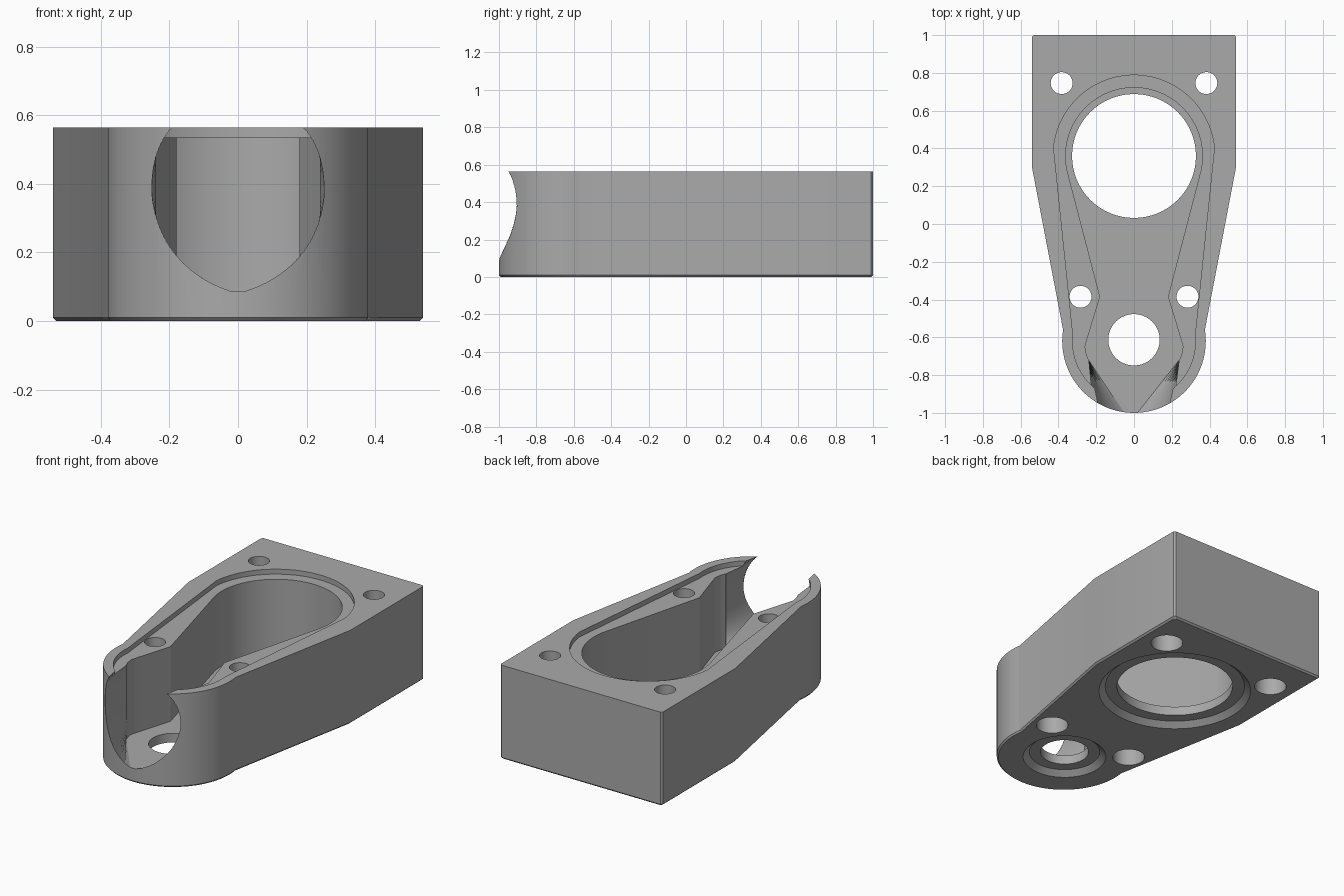
import bpy, bmesh, math

if "Cube" in bpy.data.objects:
    bpy.data.objects.remove(bpy.data.objects["Cube"])

HEIGHT, FLOOR, LEDGE, OVER = 0.565, 0.085, 0.535, 0.62

grey = bpy.data.materials.new("plain grey")
grey.use_nodes = True
COLOUR = (0.4, 0.4, 0.4, 1)
grey.diffuse_color = COLOUR
grey.node_tree.nodes["Principled BSDF"].inputs["Base Color"].default_value = COLOUR


def loft(name, rings):
    """Closed solid skinned through rings of equal point count."""
    bm = bmesh.new()
    loops = [[bm.verts.new(p) for p in ring] for ring in rings]
    n = len(loops[0])
    for a, b in zip(loops, loops[1:]):
        for i in range(n):
            j = (i + 1) % n
            bm.faces.new((a[i], a[j], b[j], b[i]))
    bm.faces.new(loops[0][::-1])
    bm.faces.new(loops[-1])
    bmesh.ops.recalc_face_normals(bm, faces=bm.faces)
    mesh = bpy.data.meshes.new(name)
    bm.to_mesh(mesh)
    bm.free()
    mesh.materials.append(grey)
    obj = bpy.data.objects.new(name, mesh)
    bpy.context.collection.objects.link(obj)
    return obj


def arc(cy, r, start, end, n):
    """Arc about (0, cy), angles in degrees."""
    angles = [math.radians(start + (end - start) * i / n) for i in range(n + 1)]
    return [(r * math.cos(a), cy + r * math.sin(a)) for a in angles]


def mirrored(half):
    """Complete a right-hand outline across the x = 0 plane."""
    return half + [(-x, y) for x, y in reversed(half) if x > 1e-5]


def at(outline, z, sx=1, sy=1):
    return [(x * sx, y * sy, z) for x, y in outline]


def turned(name, x, y, steps, n=64):
    """Round cutter from (radius, height) steps."""
    ring = [(math.cos(math.tau * i / n), math.sin(math.tau * i / n)) for i in range(n)]
    return loft(name, [[(x + r * c, y + r * s, z) for c, s in ring] for r, z in steps])


# Tapered housing block with a small chamfer round the base and back corners
outline = mirrored(arc(-0.62, 0.38, -90, 9, 36) + [(0.54, 0.3), (0.54, 0.99), (0.53, 1.0)])
body = loft("housing", [at(outline, 0, 0.98, 0.99), at(outline, 0.01), at(outline, HEIGHT)])
cutters = []

# Shallow lid seat in the top
seat = mirrored(arc(-0.62, 0.325, -90, 6, 32) + arc(0.36, 0.428, 6, 90, 32))
cutters.append(loft("lid_seat_cutter", [at(seat, LEDGE), at(seat, OVER)]))

# Main cavity, pinched at the neck
cavity = mirrored([(0.24, -0.72), (0.252, -0.69), (0.259, -0.65), (0.25, -0.615),
                   (0.18, -0.385)] + arc(0.36, 0.362, -13, 90, 40))
cutters.append(loft("cavity_cutter", [at(cavity, FLOOR), at(cavity, OVER)]))


# Front mouth: a round opening blending inward to the straight cavity walls
def mouth_width(z):
    if z > 0.38:
        return math.sqrt(0.258 ** 2 - (z - 0.38) ** 2)
    u = (0.38 - z) / 0.295
    return max(0.018, 0.258 * max(0, 1 - u ** 1.6) ** 0.625)


low = FLOOR + 0.001
levels = [low + (OVER - low) * i / 40 for i in range(41)]


def mouth_ring(y, width):
    right = [(width(z), y, z) for z in levels]
    return right + [(-x, yy, z) for x, yy, z in reversed(right)]


def wall_width(z):
    return 0.239


cutters.append(loft("mouth_cutter", [mouth_ring(-0.70, wall_width), mouth_ring(-0.72, wall_width),
                                     mouth_ring(-1.0, mouth_width), mouth_ring(-1.1, mouth_width)]))

# Two floor openings with chamfered seats underneath
for name, y, hole, inner, outer in (("large_opening", 0.36, 0.328, 0.395, 0.43),
                                    ("small_opening", -0.613, 0.136, 0.2, 0.235)):
    cutters.append(turned(name + "_cutter", 0, y, [(outer, -0.02), (outer, 0), (inner, 0.03),
                                                   (hole, 0.03), (hole, 0.12)]))

# Four screw holes, counterbored from below
for x, y in ((0.383, 0.746), (0.283, -0.385)):
    for side in (-1, 1):
        cutters.append(turned("screw_hole_cutter", side * x, y,
                              [(0.09, -0.02), (0.09, 0.3), (0.058, 0.3), (0.058, OVER)], 40))

# Cut everything out of the housing
bpy.context.view_layer.objects.active = body
for cutter in cutters:
    cutter.hide_render = True
    mod = body.modifiers.new(cutter.name, "BOOLEAN")
    mod.operation, mod.solver, mod.object = "DIFFERENCE", "EXACT", cutter
    bpy.ops.object.modifier_apply(modifier=mod.name)
    bpy.data.objects.remove(cutter)

bpy.ops.object.select_all(action="DESELECT")
body.select_set(True)
bpy.ops.object.shade_smooth_by_angle(angle=math.radians(25))
